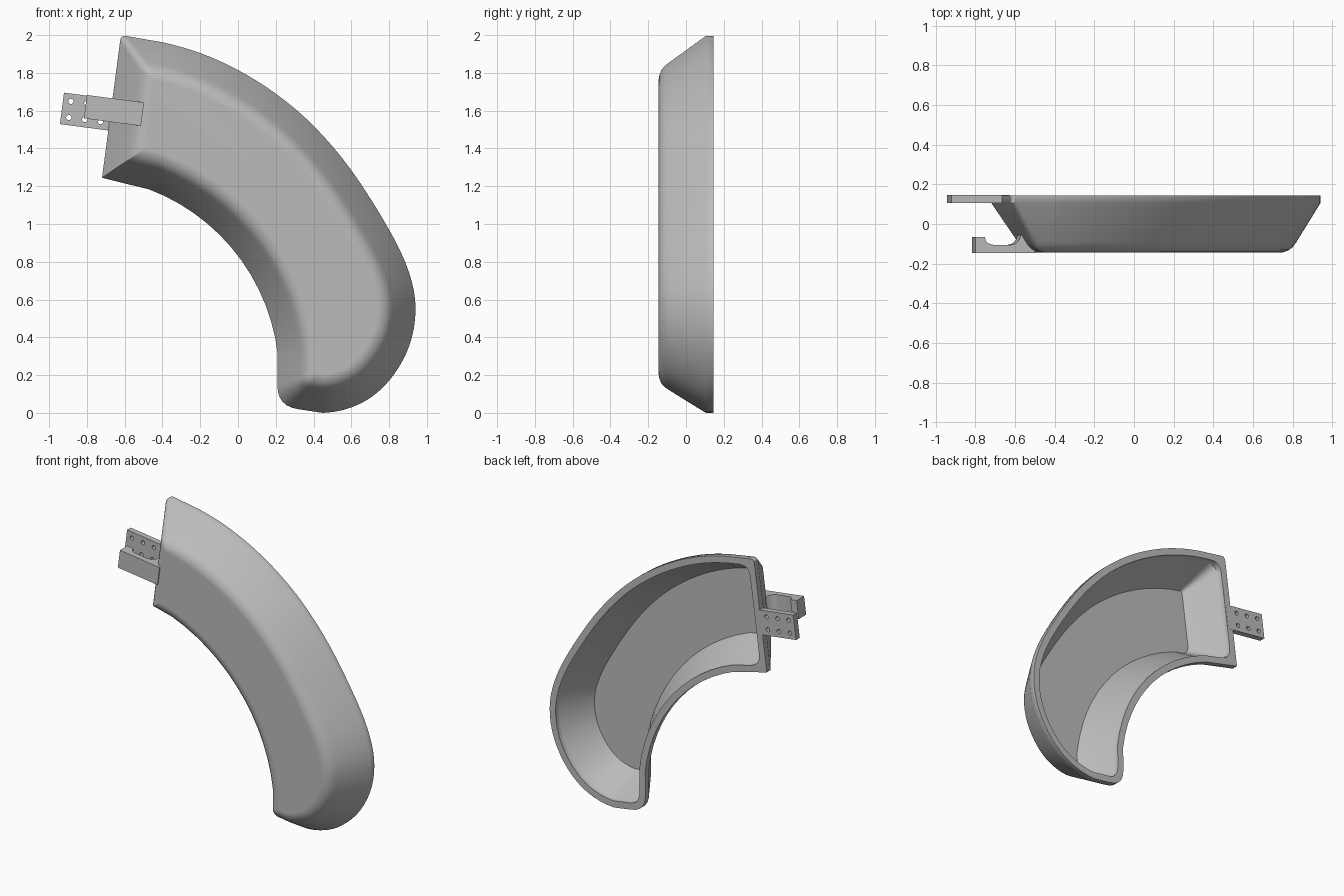
import bpy, bmesh, math
from mathutils import Vector

cube = bpy.data.objects.get("Cube")
if cube:
    bpy.data.objects.remove(cube)

grey = bpy.data.materials.new("plain_grey")
grey.use_nodes = True
colour = (0.5, 0.5, 0.5, 1)
grey.diffuse_color = colour
grey.node_tree.nodes["Principled BSDF"].inputs["Base Color"].default_value = colour


def finish(obj, angle=35):
    """Shade smooth with sharp edges and keep flat faces flat."""
    bpy.ops.object.select_all(action='DESELECT')
    obj.select_set(True)
    bpy.context.view_layer.objects.active = obj
    bpy.ops.object.shade_smooth_by_angle(angle=math.radians(angle))
    mod = obj.modifiers.new("flat_normals", 'WEIGHTED_NORMAL')
    mod.keep_sharp = True


def loft(name, rings):
    """Bridge equal-length rings and cap both ends."""
    bm = bmesh.new()
    loops = [[bm.verts.new(p) for p in ring] for ring in rings]
    n = len(loops[0])
    for a, b in zip(loops, loops[1:]):
        for i in range(n):
            j = (i + 1) % n
            bm.faces.new((a[i], a[j], b[j], b[i]))
    bm.faces.new(loops[0])
    bm.faces.new(loops[-1])
    bmesh.ops.recalc_face_normals(bm, faces=bm.faces)
    mesh = bpy.data.meshes.new(name)
    bm.to_mesh(mesh)
    bm.free()
    obj = bpy.data.objects.new(name, mesh)
    bpy.context.collection.objects.link(obj)
    mesh.materials.append(grey)
    finish(obj)
    return obj


def catmull(p0, p1, p2, p3, t):
    return 0.5 * (2 * p1 + (p2 - p0) * t + (2 * p0 - 5 * p1 + 4 * p2 - p3) * t * t
                  + (3 * p1 - p0 - 3 * p2 + p3) * t ** 3)


# Sharp-cornered outline of the curved tray, in x and z
centre, radius = Vector((-0.85, 0.185)), 1.068
angles = [83] + [69 - 62 * i / 13 for i in range(14)] + [-8]
outline = [centre + radius * Vector((math.cos(math.radians(a)), math.sin(math.radians(a))))
           for a in angles]
bottom_corner = len(outline) - 1
ctrl = [outline[-1]] + [Vector(p) for p in (
    (0.45, 0), (0.65, 0.05), (0.8, 0.17), (0.905, 0.35), (0.94, 0.55), (0.905, 0.745),
    (0.8, 0.97), (0.6, 1.285), (0.4, 1.52), (0.2, 1.69), (0, 1.815),
    (-0.2, 1.905), (-0.4, 1.962), (-0.62, 2.0))]
for k in range(1, len(ctrl) - 2):
    outline += [catmull(*ctrl[k - 1:k + 3], i / 4) for i in range(4)]
outline += ctrl[-2:]
top_corner = len(outline) - 1


def inset(d):
    """Mitred inward offset of the outline."""
    out = []
    for i, p in enumerate(outline):
        a = (p - outline[i - 1]).normalized()
        b = (outline[(i + 1) % len(outline)] - p).normalized()
        na, nb = Vector((-a.y, a.x)), Vector((-b.y, b.x))
        out.append(p + (na + nb) * d / (1 + na.dot(nb)))
    return out


def ring(d, y, radii):
    """Inset outline with three rounded corners, placed at depth y."""
    pts, out = inset(d), []
    for i, p in enumerate(pts):
        if i not in radii:
            out.append(p)
            continue
        u, v = pts[i - 1] - p, pts[(i + 1) % len(pts)] - p
        r = min(radii[i], 0.45 * u.length, 0.45 * v.length)
        a, b = p + u.normalized() * r, p + v.normalized() * r
        for k in range(7):
            t = k / 6
            out.append(a * (1 - t) ** 2 + p * 2 * t * (1 - t) + b * t * t)
    return [(p.x, y, p.y) for p in out]


# Hollow tray: inner floor, inner wall, back rim, outer wall, rounded front
inner = [(0.17, -0.1), (0.045, 0.105), (0.045, 0.145)]
outer = [(0, 0.145), (0, 0.105), (0.12, -0.09), (0.135, -0.112),
         (0.155, -0.13), (0.18, -0.141), (0.205, -0.145)]
rings = [ring(d, y, {0: 0.08, bottom_corner: 0.08, top_corner: 0.08}) for d, y in inner]
rings += [ring(d, y, {0: 0.003, bottom_corner: max(0.11 - d / 2, 0.02),
                      top_corner: 0.03 + d / 4}) for d, y in outer]
loft("curved_tray", rings)

# Directions along and across the side bracket
along = Vector((0.99, -0.13)).normalized()
across = Vector((-along.y, along.x))


def place(origin, s, t):
    return origin + along * s + across * t


# Back mounting plate with two rows of screw holes
plate_end = Vector((-0.932, 1.612))
curve = bpy.data.curves.new("mounting_plate", 'CURVE')
curve.dimensions = '2D'
curve.fill_mode = 'BOTH'
curve.extrude = 0.02


def add_loop(points):
    spline = curve.splines.new('POLY')
    spline.points.add(len(points) - 1)
    for sp, p in zip(spline.points, points):
        sp.co = (p.x, p.y, 0, 1)
    spline.use_cyclic_u = True


half = 0.084
add_loop([place(plate_end, s, t) for s, t in
          ((0, -half), (0.295, -half), (0.295, half), (0, half))])
for col in range(3):
    for side in (-1, 1):
        hole = place(plate_end, 0.042 + 0.085 * col, 0.043 * side)
        add_loop([hole + 0.014 * Vector((math.cos(k * math.tau / 16), math.sin(k * math.tau / 16)))
                  for k in range(16)])
plate = bpy.data.objects.new("mounting_plate", curve)
bpy.context.collection.objects.link(plate)
plate.rotation_euler = (math.pi / 2, 0, 0)
plate.location = (0, 0.1255, 0)
curve.materials.append(grey)
bpy.ops.object.select_all(action='DESELECT')
plate.select_set(True)
bpy.context.view_layer.objects.active = plate
bpy.ops.object.convert(target='MESH')
finish(bpy.context.view_layer.objects.active)

# Front hooked tab, a side profile drawn across its width
tab_end = Vector((-0.808, 1.621))
profile = [(0, -0.1455), (0.305, -0.1455), (0.3, -0.12), (0.26, -0.07), (0.232, -0.055),
           (0.222, -0.08), (0.205, -0.098), (0.18, -0.105), (0.09, -0.105),
           (0.065, -0.098), (0.053, -0.085), (0.048, -0.065), (0, -0.065)]
sides = []
for t in (-0.0625, 0.0625):
    flat = [(place(tab_end, s, t), y) for s, y in profile]
    sides.append([(p.x, y, p.y) for p, y in flat])
loft("hooked_tab", sides)
